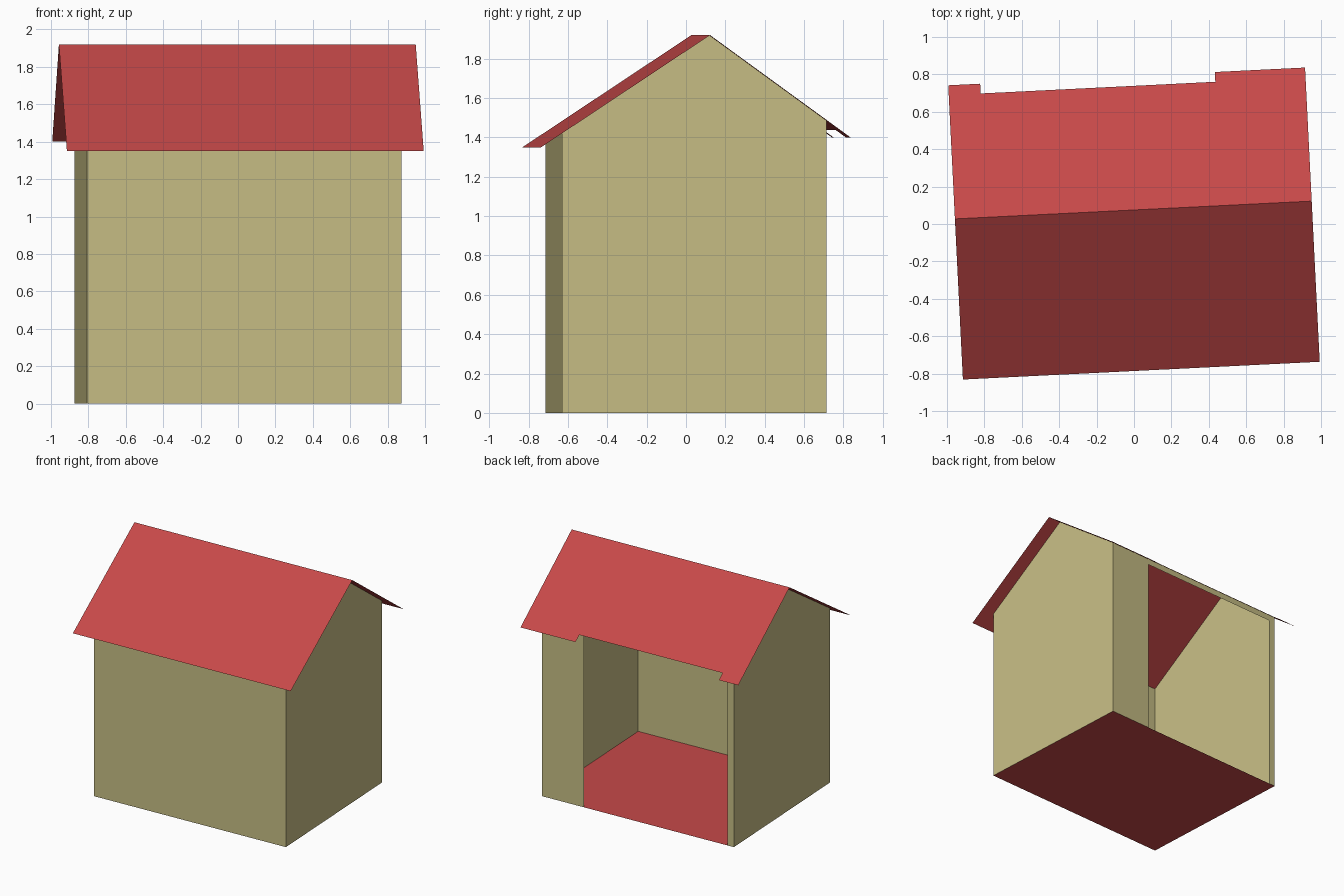
import bpy
import math

cube = bpy.data.objects.get("Cube")
if cube:
    bpy.data.objects.remove(cube, do_unlink=True)

TURN = math.radians(2.85)          # the house stands slightly turned
HALF_W, HALF_D = 0.842, 0.672      # walls
ROOF_W = 0.955                     # roof half length
RIDGE_Y, RIDGE_Z = 0.075, 1.92
FRONT_EAVE = (-0.785, 1.35)
BACK_EAVE = (0.79, 1.40)
OPEN_L, OPEN_R, OPEN_TOP = 0.472, -0.784, 1.438   # doorway in the back


def make_material(name, rgb):
    mat = bpy.data.materials.new(name)
    mat.use_nodes = True
    color = (*rgb, 1.0)
    mat.diffuse_color = color
    mat.node_tree.nodes["Principled BSDF"].inputs["Base Color"].default_value = color
    return mat


def roof_z(y):
    """Height of the roof sheet at depth y."""
    eave_y, eave_z = FRONT_EAVE if y < RIDGE_Y else BACK_EAVE
    t = (y - RIDGE_Y) / (eave_y - RIDGE_Y)
    return RIDGE_Z + t * (eave_z - RIDGE_Z)


def panel(name, points, mat):
    """Thin flat sheet with the given outline."""
    mesh = bpy.data.meshes.new(name)
    mesh.from_pydata(points, [], [list(range(len(points)))])
    mesh.materials.append(mat)
    obj = bpy.data.objects.new(name, mesh)
    obj.rotation_euler.z = TURN
    bpy.context.collection.objects.link(obj)
    return obj


wall = make_material("wall_cream", (0.571, 0.515, 0.233))
red = make_material("roof_red", (0.571, 0.066, 0.066))

# Floor
panel("floor", [(-HALF_W, -HALF_D, 0), (HALF_W, -HALF_D, 0),
                (HALF_W, HALF_D, 0), (-HALF_W, HALF_D, 0)], red)

# Front wall
front_z, back_z = roof_z(-HALF_D), roof_z(HALF_D)
panel("front_wall", [(-HALF_W, -HALF_D, 0), (HALF_W, -HALF_D, 0),
                     (HALF_W, -HALF_D, front_z), (-HALF_W, -HALF_D, front_z)], wall)

# Gable walls
gable = [(-HALF_D, 0), (HALF_D, 0), (HALF_D, back_z),
         (RIDGE_Y, RIDGE_Z), (-HALF_D, front_z)]
panel("left_gable_wall", [(HALF_W, y, z) for y, z in gable], wall)
panel("right_gable_wall", [(-HALF_W, y, z) for y, z in reversed(gable)], wall)

# Back wall with its wide doorway
back = [(HALF_W, 0), (OPEN_L, 0), (OPEN_L, OPEN_TOP), (OPEN_R, OPEN_TOP),
        (OPEN_R, 0), (-HALF_W, 0), (-HALF_W, back_z), (HALF_W, back_z)]
panel("back_wall", [(x, HALF_D, z) for x, z in back], wall)

# Roof slopes, the back eave notched above the doorway
slope = (BACK_EAVE[1] - RIDGE_Z) / (BACK_EAVE[0] - RIDGE_Y)
notch_y = RIDGE_Y + (OPEN_TOP - RIDGE_Z) / slope
eave_y = BACK_EAVE[0]
front_roof = [(-ROOF_W, FRONT_EAVE[0]), (ROOF_W, FRONT_EAVE[0]),
              (ROOF_W, RIDGE_Y), (-ROOF_W, RIDGE_Y)]
back_roof = [(-ROOF_W, RIDGE_Y), (ROOF_W, RIDGE_Y), (ROOF_W, eave_y),
             (OPEN_L, eave_y), (OPEN_L, notch_y), (OPEN_R, notch_y),
             (OPEN_R, eave_y), (-ROOF_W, eave_y)]
for name, outline in (("front_roof", front_roof), ("back_roof", back_roof)):
    panel(name, [(x, y, roof_z(y)) for x, y in outline], red)
